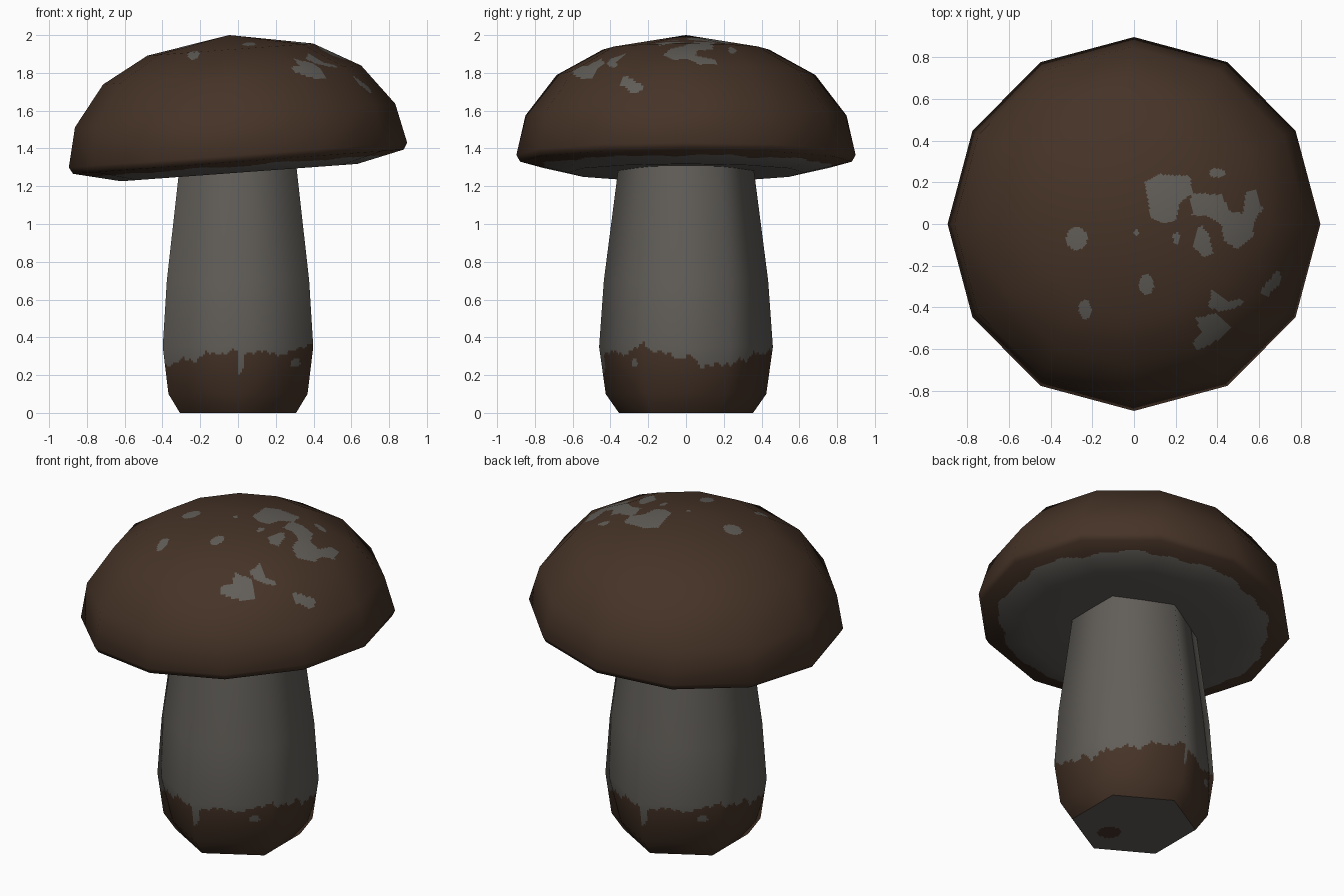
import bpy, math
from mathutils import Vector, Matrix

if "Cube" in bpy.data.objects:
    bpy.data.objects.remove(bpy.data.objects["Cube"])


def material(name, color):
    m = bpy.data.materials.new(name)
    m.diffuse_color = (*color, 1)
    m.use_nodes = True
    m.node_tree.nodes["Principled BSDF"].inputs["Base Color"].default_value = m.diffuse_color
    return m


brown = material("brown_skin", (0.060, 0.033, 0.020))
grey = material("pale_flesh", (0.122, 0.113, 0.100))


def lathe(name, profile, sides, start, div, matrix, rule):
    """Straight-sided lathe, finely cut so that the rule can colour its faces.
    Profile points are (radius, height, cuts to next point); 0 cuts = sharp break."""
    segs = []
    for (r0, z0, n), (r1, z1, _) in zip(profile, profile[1:]):
        segs.append(Vector((z1 - z0, r0 - r1)).normalized() if n else None)
    norms = []
    for i in range(len(profile)):
        near = [s for s in segs[max(i - 1, 0):i + 1] if s]
        v = sum(near, Vector((0, 0)))
        if profile[i][0] == 0:
            v = Vector((0, v.y))
        norms.append(v.normalized())
    # directions around the axis, straight between the corners
    corner = [start + math.tau * k / sides for k in range(sides)]
    corner = [Vector((math.cos(a), math.sin(a), 0)) for a in corner]
    dirs = [corner[k].lerp(corner[(k + 1) % sides], t / div)
            for k in range(sides) for t in range(div)]
    # rows along the profile
    rows = []
    for i, n in enumerate(p[2] for p in profile[:-1]):
        a, b = profile[i], profile[i + 1]
        for t in range(n):
            f = t / n
            rows.append((a[0] + (b[0] - a[0]) * f, a[1] + (b[1] - a[1]) * f,
                         norms[i].lerp(norms[i + 1], f), True))
        if n == 0:
            rows.append((a[0], a[1], norms[i], False))
    rows.append((profile[-1][0], profile[-1][1], norms[-1], False))

    verts, normals, ids, faces = [], [], [], []
    rot = matrix.to_3x3()
    for r, z, nm, _ in rows:
        if r < 1e-6:
            ids.append([len(verts)] * len(dirs))
            verts.append(matrix @ Vector((0, 0, z)))
            normals.append(rot @ Vector((0, 0, nm.y)))
            continue
        ids.append(list(range(len(verts), len(verts) + len(dirs))))
        for d in dirs:
            verts.append(matrix @ (d * r + Vector((0, 0, z))))
            normals.append((rot @ (d * nm.x + Vector((0, 0, nm.y)))).normalized())
    for k in range(len(rows) - 1):
        if rows[k][3]:
            lo, hi = ids[k], ids[k + 1]
            for j in range(len(dirs)):
                q = (j + 1) % len(dirs)
                faces.append(list(dict.fromkeys((lo[j], lo[q], hi[q], hi[j]))))
    me = bpy.data.meshes.new(name)
    me.from_pydata(verts, [], faces)
    me.materials.append(brown)
    me.materials.append(grey)
    inv = matrix.inverted()
    for p in me.polygons:
        p.use_smooth = True
        p.material_index = int(rule(p.center, inv @ p.center))
    me.normals_split_custom_set_from_vertices(normals)
    ob = bpy.data.objects.new(name, me)
    bpy.context.collection.objects.link(ob)
    return ob


# cap: pale patches seen from above, as outlines and ovals
outlines = [
    [(.05, .2), (.12, .24), (.27, .23), (.28, .15), (.22, .1), (.2, .02), (.15, 0), (.08, .03), (.07, .1)],
    [(.27, .15), (.42, .14), (.46, .06), (.52, .05), (.54, .15), (.58, .17), (.62, .07),
     (.58, .02), (.57, -.06), (.5, -.12), (.43, -.08), (.42, 0), (.35, .04), (.28, .04)],
    [(.32, 0), (.36, -.05), (.38, -.14), (.33, -.16), (.28, -.1)],
    [(.37, -.32), (.42, -.34), (.44, -.37), (.52, -.36), (.52, -.39), (.42, -.42), (.36, -.4)],
    [(.3, -.45), (.4, -.43), (.47, -.5), (.4, -.56), (.3, -.61), (.28, -.57), (.32, -.52)],
    [(.6, -.33), (.69, -.22), (.71, -.27), (.64, -.35)],
]
ovals = [(-.275, -.07, .05, .055), (.06, -.29, .035, .05), (-.235, -.41, .03, .045),
         (.4, .245, .035, .022), (.205, -.07, .017, .03), (.01, -.04, .013, .015)]


def inside(x, y, poly):
    hit = False
    for (x0, y0), (x1, y1) in zip(poly, poly[1:] + poly[:1]):
        if (y0 > y) != (y1 > y) and x < x0 + (x1 - x0) * (y - y0) / (y1 - y0):
            hit = not hit
    return hit


def cap_rule(w, l):
    if l.z < -0.02:                      # gills, with a ragged outer edge
        a = math.atan2(l.y, l.x)
        return l.xy.length < 0.765 + 0.012 * math.sin(9 * a) + 0.008 * math.sin(23 * a)
    if l.z < 0.2:
        return False
    return (any(inside(w.x, w.y, o) for o in outlines)
            or any(((w.x - x) / a) ** 2 + ((w.y - y) / b) ** 2 < 1 for x, y, a, b in ovals))


tilt = Matrix.Translation((0, 0, 1.365)) @ Matrix.Rotation(math.radians(-4.2), 4, 'Y')
lathe("cap", [(0, -.075, 1), (.3, -.08, 1), (.627, -.093, 24), (.878, -.035, 1), (.898, 0, 1),
              (.85, .21, 16), (.685, .425, 24), (.44, .56, 36), (0, .637, 0)],
      12, 0, 24, tilt, cap_rule)

# stem: height of the earth stain by angle, repeating every half turn
stain = [(-90, .34), (-89.5, .20), (-87, .21), (-85, .31), (-70, .33), (-55, .30), (-40, .345),
         (-31, .36), (-29, .39), (-27, .33), (-12, .315), (-5, .28), (4, .31), (12, .24), (24, .26),
         (34, .25), (45, .29), (55, .27), (64, .32), (80, .31), (90, .34)]


def stem_rule(w, l):
    if w.z < 0.002:
        return (w.x - .05) ** 2 + (w.y + .16) ** 2 > .065 ** 2
    deg = (math.degrees(math.atan2(w.y, w.x)) + 90) % 180 - 90
    for (a0, h0), (a1, h1) in zip(stain, stain[1:]):
        if a0 <= deg <= a1:
            h = h0 + (h1 - h0) * (deg - a0) / (a1 - a0)
            break
    h += 0.008 * math.sin(deg * 0.9)
    return w.z > h or math.hypot((deg + 42) / 4, (w.z - .265) / .022) < 1


lathe("stem", [(0, 0, 16), (.355, 0, 0), (.355, 0, 1), (.425, .1, 24), (.46, .35, 24),
               (.435, .7, 1), (.355, 1.32, 0)],
      6, -math.pi / 2, 36, Matrix.Identity(4), stem_rule)
